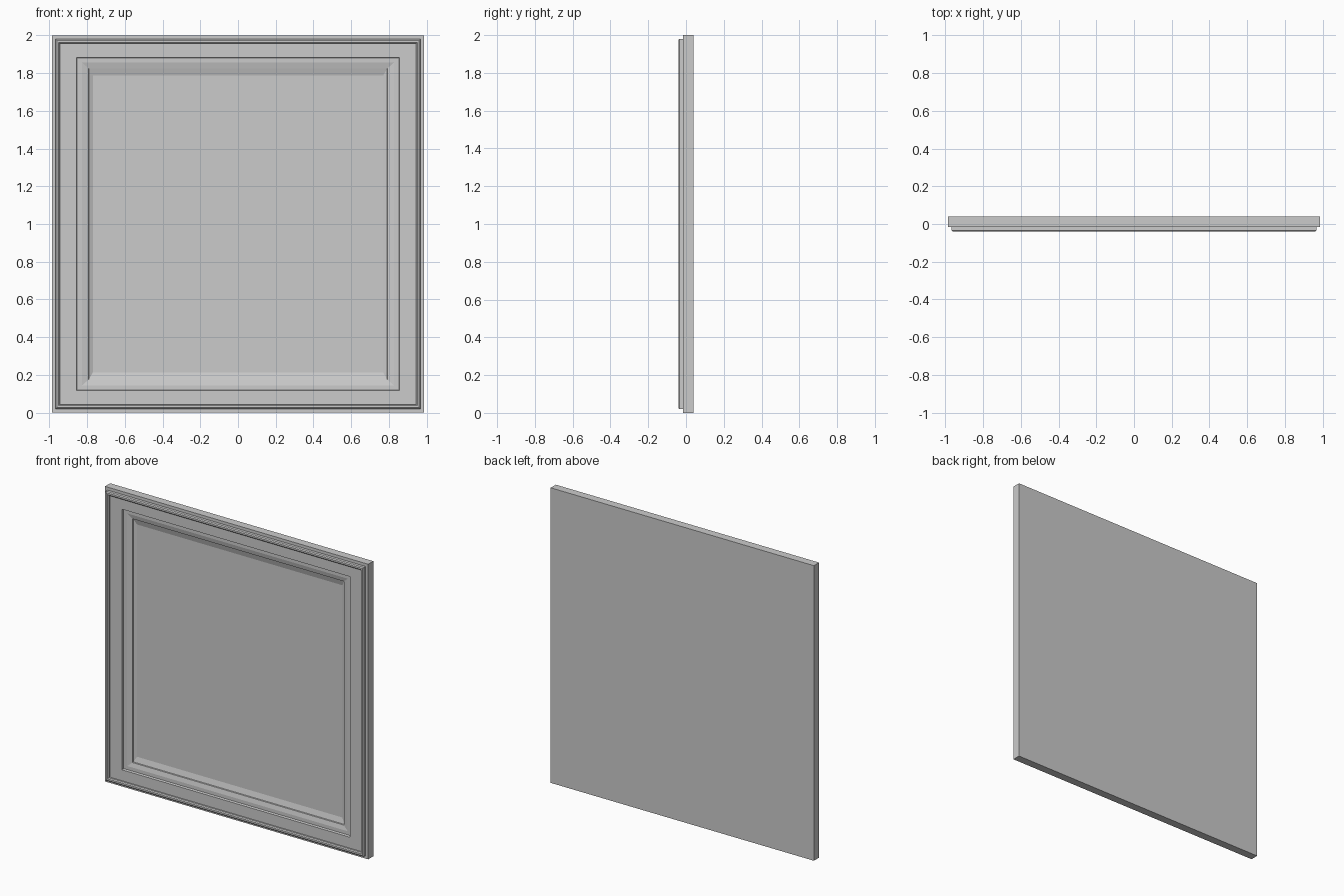
import bpy, bmesh

if "Cube" in bpy.data.objects:
    bpy.data.objects.remove(bpy.data.objects["Cube"])

# Stepped moulding profile, back to centre: (half width, half height, y)
PROFILE = [
    (0.987, 1.000, 0.040),    # back edge of board
    (0.987, 1.000, -0.015),   # front edge of board
    (0.967, 0.980, -0.015),   # foot of outer bead
    (0.967, 0.980, -0.034),
    (0.961, 0.974, -0.040),   # bead crest
    (0.951, 0.963, -0.040),
    (0.945, 0.957, -0.034),
    (0.945, 0.957, -0.022),   # flat frame band
    (0.856, 0.883, -0.022),
    (0.853, 0.880, -0.006),   # first step in
    (0.827, 0.856, -0.006),
    (0.793, 0.826, 0.001),    # sloped step
    (0.791, 0.824, 0.008),
    (0.770, 0.787, 0.018),    # edge of sunken centre panel
]


def loft_rectangles(name, profile, zc):
    """Join nested rectangles into one closed solid with mitred corners."""
    bm = bmesh.new()
    rings = [[bm.verts.new((sx * w, y, zc + sz * h))
              for sx, sz in ((-1, -1), (1, -1), (1, 1), (-1, 1))]
             for w, h, y in profile]
    for a, b in zip(rings, rings[1:]):
        for i in range(4):
            j = (i + 1) % 4
            bm.faces.new((a[i], a[j], b[j], b[i]))
    bm.faces.new(rings[0][::-1])   # flat back
    bm.faces.new(rings[-1])        # centre panel
    bmesh.ops.recalc_face_normals(bm, faces=bm.faces)
    mesh = bpy.data.meshes.new(name)
    bm.to_mesh(mesh)
    bm.free()
    obj = bpy.data.objects.new(name, mesh)
    bpy.context.collection.objects.link(obj)
    return obj


# Framed panel: board, moulded frame and sunken centre in one solid
loft_rectangles("framed_panel", PROFILE, 1.0)
